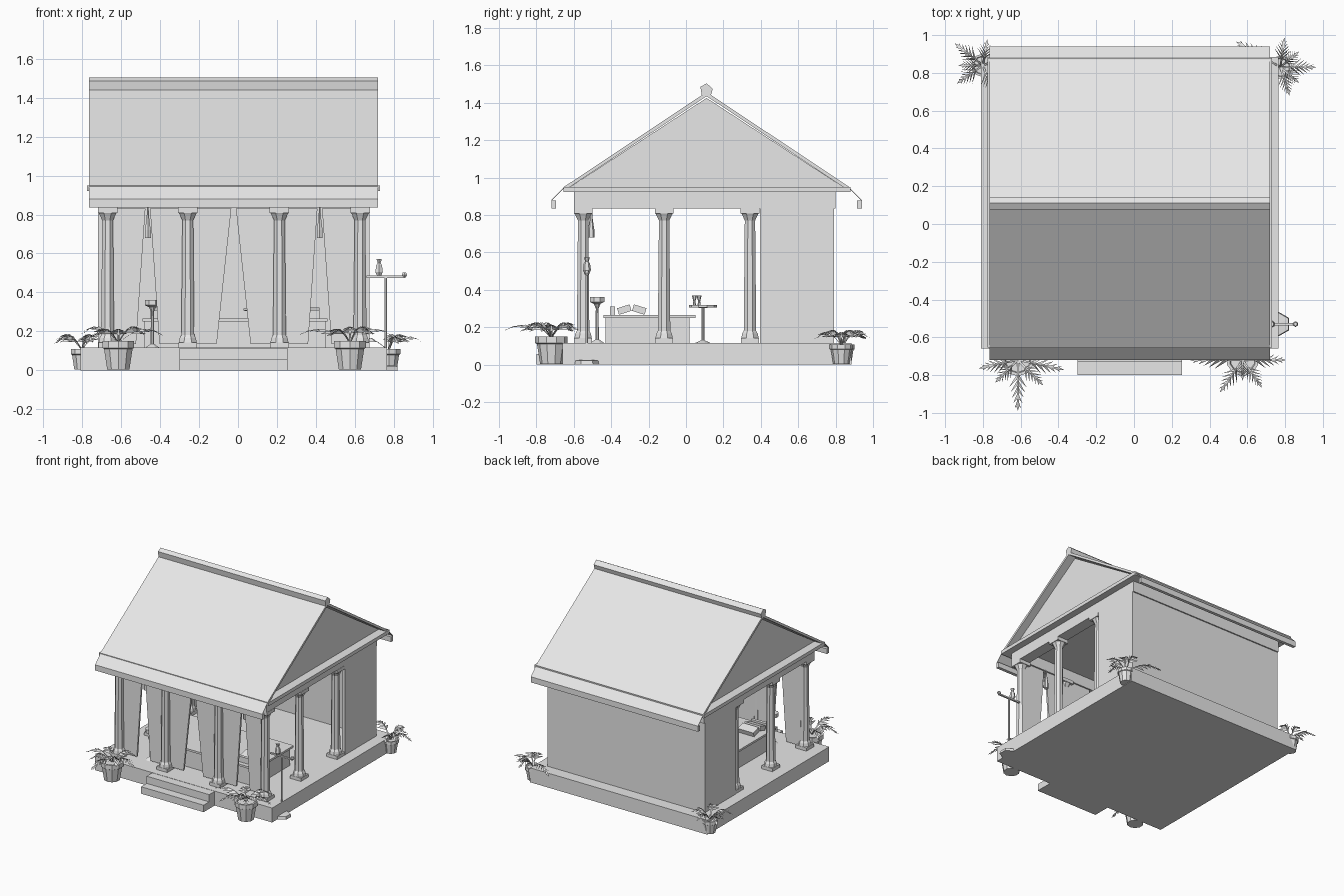
import bpy, bmesh, math
from mathutils import Vector, Matrix

old = bpy.data.objects.get("Cube")
if old:
    bpy.data.objects.remove(old)

stone = bpy.data.materials.new("pale_stone")
stone.use_nodes = True
GREY = (0.8, 0.8, 0.8, 1)
stone.diffuse_color = GREY
stone.node_tree.nodes["Principled BSDF"].inputs["Base Color"].default_value = GREY


def finish(name, bm):
    bmesh.ops.recalc_face_normals(bm, faces=bm.faces)
    mesh = bpy.data.meshes.new(name)
    bm.to_mesh(mesh)
    bm.free()
    mesh.materials.append(stone)
    ob = bpy.data.objects.new(name, mesh)
    bpy.context.scene.collection.objects.link(ob)
    return ob


def prism(name, outline, axis, lo, hi):
    """Extrude a 2D outline along x (outline in y,z) or y (outline in x,z)."""
    bm = bmesh.new()
    place = (lambda a, b: (lo, a, b)) if axis == "x" else (lambda a, b: (a, lo, b))
    face = bm.faces.new([bm.verts.new(place(a, b)) for a, b in outline])
    ext = bmesh.ops.extrude_face_region(bm, geom=[face])
    step = Vector((hi - lo, 0, 0) if axis == "x" else (0, hi - lo, 0))
    bmesh.ops.translate(bm, vec=step, verts=[v for v in ext["geom"] if isinstance(v, bmesh.types.BMVert)])
    return finish(name, bm)


def box(name, x0, x1, y0, y1, z0, z1):
    return prism(name, [(y0, z0), (y1, z0), (y1, z1), (y0, z1)], "x", x0, x1)


def turned(name, x, y, profile, sides=8):
    """Stack rings of (radius, z) into a closed turned solid."""
    bm = bmesh.new()
    rings = []
    for r, z in profile:
        angles = [2 * math.pi * (k + 0.5) / sides for k in range(sides)]
        rings.append([bm.verts.new((x + r * math.cos(a), y + r * math.sin(a), z)) for a in angles])
    for low, high in zip(rings, rings[1:]):
        for k in range(sides):
            j = (k + 1) % sides
            bm.faces.new((low[k], low[j], high[j], high[k]))
    bm.faces.new(rings[0])
    bm.faces.new(rings[-1])
    return finish(name, bm)


FLOOR = 0.116
TOP = 0.835
LEFT, RIGHT = -0.72, 0.675
MID_Y = 0.11

# Base and steps
box("platform", -0.81, 0.765, -0.66, 0.885, 0, FLOOR)
box("upper_step", -0.3, 0.255, -0.73, -0.66, 0, FLOOR - 0.002)
box("lower_step", -0.3, 0.255, -0.8, -0.73, 0, 0.056)

# Back room walls
box("back_wall", LEFT, RIGHT, 0.76, 0.79, FLOOR, TOP)
box("wall_x_neg", LEFT, LEFT + 0.03, 0.395, 0.76, FLOOR, TOP)
box("wall_x_pos", RIGHT - 0.03, RIGHT, 0.395, 0.76, FLOOR, TOP)

# Columns
COLS = [-0.67, -0.258, 0.213, 0.627]
spots = [(x, -0.55) for x in COLS] + [(x, y) for x in (COLS[0], COLS[-1]) for y in (-0.117, 0.342)]
for x, y in spots:
    box("column_foot", x - 0.048, x + 0.048, y - 0.048, y + 0.048, FLOOR, 0.142)
    turned("column", x, y, [(0.05, 0.142), (0.045, 0.165), (0.036, 0.18), (0.03, 0.77),
                            (0.045, 0.8), (0.05, 0.808)])
    box("column_cap", x - 0.05, x + 0.05, y - 0.05, y + 0.05, 0.808, TOP)

# Beams and ceiling slab
box("front_beam", LEFT, RIGHT, -0.6, -0.515, TOP, 0.922)
box("back_beam", LEFT, RIGHT, 0.72, 0.8, TOP, 0.922)
box("side_beam_neg", LEFT, LEFT + 0.09, -0.515, 0.72, TOP, 0.922)
box("side_beam_pos", RIGHT - 0.09, RIGHT, -0.515, 0.72, TOP, 0.922)
box("ceiling_slab", -0.775, 0.73, -0.655, 0.88, 0.922, 0.95)

# Gable block, roof slopes, eave strips and gutters
prism("gable", [(-0.62, 0.95), (0.84, 0.95), (MID_Y, 1.425)], "x", LEFT + 0.015, RIGHT - 0.015)
for s, side in ((-1, "front"), (1, "back")):
    def at(d, z):
        return (MID_Y + s * d, z)
    prism(side + "_roof", [at(0, 1.457), at(0.762, 0.95), at(0.73, 0.95), at(0, 1.435)],
          "x", -0.765, 0.72)
    prism(side + "_eave", [at(0.755, 0.955), at(0.83, 0.88), at(0.83, 0.875), at(0.755, 0.95)],
          "x", -0.765, 0.72)
    y0, y1 = sorted((MID_Y + s * 0.805, MID_Y + s * 0.83))
    box(side + "_gutter", -0.765, 0.72, y0, y1, TOP, 0.876)
prism("ridge_cap", [(0.085, 1.435), (0.077, 1.485), (MID_Y, 1.503), (0.143, 1.475), (0.132, 1.435)],
      "x", -0.765, 0.72)

# Curtains drawn apart between the front columns
for (a, b), gap in zip(zip(COLS, COLS[1:]), (0.06, 0.087, 0.06)):
    m = (a + b) / 2
    for edge, s in ((a, -1), (b, 1)):
        prism("curtain", [(edge, 0.135), (m + s * gap, 0.135), (m + s * 0.012, 0.83), (edge, 0.83)],
              "y", -0.535, -0.52)

# Hanging lanterns
for x in (-0.463, 0.42):
    turned("lantern", x, -0.507, [(0.017, 0.68), (0.017, 0.72), (0.008, 0.78), (0.004, TOP)], 6)

# Day bed with cushions
box("bed_base", -0.48, 0.45, -0.43, 0.02, FLOOR, 0.25)
box("bed_top", -0.49, 0.46, -0.44, 0.05, 0.25, 0.266)
for x in (-0.38, 0.35):
    box("bolster", x - 0.07, x + 0.07, -0.405, -0.38, 0.266, 0.31)
    for y, tilt in ((-0.33, 0.3), (-0.25, -0.3)):
        pad = box("cushion", -0.07, 0.07, -0.035, 0.035, -0.018, 0.018)
        pad.location = (x, y, 0.294)
        pad.rotation_euler.x = tilt

# Round table with cups, and a small stand
turned("table", 0.1, 0.09, [(0.04, FLOOR), (0.008, 0.13), (0.008, 0.303), (0.075, 0.306), (0.075, 0.318)], 10)
for y in (0.045, 0.07):
    turned("cup", 0.1, y, [(0.008, 0.318), (0.006, 0.34), (0.014, 0.37)], 6)
turned("stand", -0.44, -0.475, [(0.04, FLOOR), (0.01, 0.135), (0.008, 0.3), (0.02, 0.325),
                                (0.042, 0.335), (0.042, 0.362)])

# Lamp stand beside the platform
turned("lamp_foot", 0.765, -0.53, [(0.065, 0), (0.06, 0.022), (0.008, 0.025)], 6)
turned("lamp_pole", 0.76, -0.53, [(0.007, 0), (0.007, 0.478)], 6)
box("lamp_arm", 0.66, 0.86, -0.537, -0.523, 0.475, 0.486)
turned("lamp_knob", 0.855, -0.53, [(0.01, 0.48), (0.015, 0.49), (0.01, 0.502)], 6)
turned("lamp_jar", 0.725, -0.53, [(0.012, 0.486), (0.022, 0.505), (0.017, 0.54), (0.009, 0.552), (0.016, 0.572)], 6)


def frond(bm, origin, angle, length, rise):
    """Arched stem lined with pairs of pointed leaflets."""
    turn = Matrix.Rotation(math.radians(angle), 3, "Z")

    def arc(t):
        return Vector((length * t, 0, rise * math.sin(math.pi * 0.78 * t)))

    def tri(*pts):
        bm.faces.new([bm.verts.new(origin + turn @ p) for p in pts])

    steps = 7
    for k in range(steps):
        p, q = arc(k / steps), arc((k + 1) / steps)
        w = Vector((0, 0.005, 0))
        tri(p - w, q - w, q + w, p + w)
        if k < 2:
            continue
        size = 0.055 * (1.15 - k / steps)
        for s in (-1, 1):
            tip = q + Vector((size * 0.9, s * size, -0.3 * size))
            tri(p, q + Vector((0, s * 0.004, 0.004)), tip)
    end = arc(1)
    tri(end + Vector((0, -0.009, 0)), end + Vector((0.03, 0, -0.01)), end + Vector((0, 0.009, 0)))


# Potted palms: position, scale, and (angle, length) of each frond
plants = [
    (-0.615, -0.72, 1.0, [(-90, 0.24), (-168, 0.18), (-12, 0.22), (-45, 0.16), (-135, 0.14), (40, 0.15), (140, 0.15)]),
    (0.575, -0.72, 1.0, [(-125, 0.18), (-55, 0.15), (180, 0.25), (-90, 0.08), (0, 0.2), (50, 0.16), (130, 0.14)]),
    (-0.8, 0.84, 0.72, [(142, 0.16), (215, 0.14), (80, 0.11), (-70, 0.13), (180, 0.1), (20, 0.12)]),
    (0.775, 0.83, 0.72, [(0, 0.16), (82, 0.13), (-72, 0.13), (-40, 0.1), (150, 0.24), (40, 0.1)]),
]
for x, y, s, leaves in plants:
    turned("pot", x, y, [(0.06 * s, 0.004), (0.077 * s, 0.11 * s), (0.086 * s, 0.115 * s),
                         (0.086 * s, 0.15 * s), (0.07 * s, 0.15 * s), (0.065 * s, 0.135 * s)], 10)
    bm = bmesh.new()
    for n, (angle, length) in enumerate(leaves):
        frond(bm, Vector((x, y, 0.14 * s)), angle, length, 0.07 + 0.012 * (n % 2))
    finish("palm_leaves", bm)
